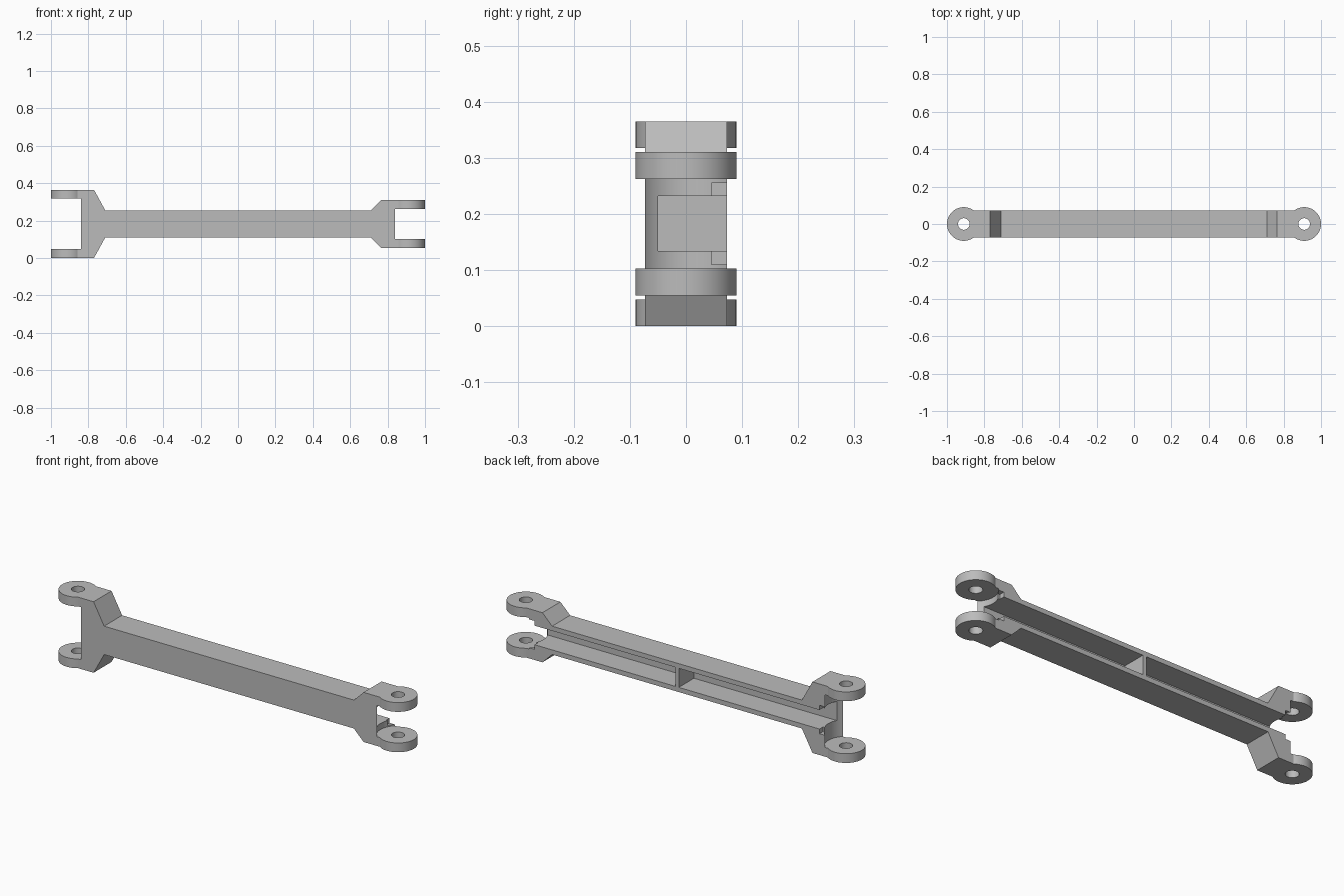
import bpy, bmesh, math
from mathutils import Matrix, Vector

cube = bpy.data.objects.get("Cube")
if cube:
    bpy.data.objects.remove(cube)

grey = bpy.data.materials.new("plain grey")
grey.use_nodes = True
grey.diffuse_color = (0.5, 0.5, 0.5, 1)
grey.node_tree.nodes["Principled BSDF"].inputs["Base Color"].default_value = (0.5, 0.5, 0.5, 1)

MID = 0.1825      # height of the centre line
HALF = 0.073      # half depth and half height of the beam
PIN_X = 0.91
LUG_R = 0.09
# side, outer half height, gap half height, shoulder x
ENDS = [(-1, 0.1825, 0.135, 0.77), (1, 0.1275, 0.08, 0.765)]
FLAT = math.sqrt(LUG_R ** 2 - HALF ** 2)   # where the lug circle meets the arm


def add_object(name, bm):
    bmesh.ops.recalc_face_normals(bm, faces=bm.faces)
    mesh = bpy.data.meshes.new(name)
    bm.to_mesh(mesh)
    bm.free()
    mesh.materials.append(grey)
    obj = bpy.data.objects.new(name, mesh)
    bpy.context.collection.objects.link(obj)
    return obj


def prism(name, points, direction):
    bm = bmesh.new()
    face = bm.faces.new([bm.verts.new(p) for p in points])
    out = bmesh.ops.extrude_face_region(bm, geom=[face])
    moved = [v for v in out["geom"] if isinstance(v, bmesh.types.BMVert)]
    bmesh.ops.translate(bm, verts=moved, vec=direction)
    return add_object(name, bm)


def box(name, lo, hi):
    lo, hi = Vector(lo), Vector(hi)
    bm = bmesh.new()
    bmesh.ops.create_cube(bm, size=1, matrix=Matrix.Translation((lo + hi) / 2)
                          @ Matrix.Diagonal((*(hi - lo), 1)))
    return add_object(name, bm)


def cylinder(name, x, z, radius, height):
    bm = bmesh.new()
    bmesh.ops.create_cone(bm, cap_ends=True, segments=64, radius1=radius, radius2=radius,
                          depth=height, matrix=Matrix.Translation((x, 0, z)))
    return add_object(name, bm)


def cut(obj, cutter):
    mod = obj.modifiers.new("cut", "BOOLEAN")
    mod.operation, mod.solver, mod.object = "DIFFERENCE", "EXACT", cutter
    select(obj)
    bpy.ops.object.modifier_apply(modifier=mod.name)
    bpy.data.objects.remove(cutter)


def select(obj):
    bpy.ops.object.select_all(action="DESELECT")
    obj.select_set(True)
    bpy.context.view_layer.objects.active = obj


# Beam with flared ends, from its upper and lower outline
upper = []
for side, outer, gap, shoulder in ENDS:
    run = [(side * (PIN_X - FLAT), outer), (side * shoulder, outer), (side * 0.71, HALF)]
    upper += run if side < 0 else run[::-1]
outline = upper + [(x, -h) for x, h in reversed(upper)]
beam = prism("beam", [(x, -HALF, MID + h) for x, h in outline], (0, 2 * HALF, 0))
parts = [beam]

for side, outer, gap, shoulder in ENDS:
    end = "right" if side < 0 else "left"
    # Round clearance between the fork arms
    cut(beam, cylinder("clearance", side * PIN_X, MID, 0.101, 2 * gap))
    # Channel open at the back, leaving a rib in the middle
    xs = sorted((side * 0.01, side * 0.95))
    cut(beam, box("channel", (xs[0], -0.05, MID - 0.049), (xs[1], 0.2, MID + 0.049)))
    # Shallow relief at the mouth of the channel
    xs = sorted((side * 0.81, side * 0.95))
    cut(beam, box("relief", (xs[0], 0.045, MID - HALF), (xs[1], 0.2, MID + HALF)))

    # Pair of drilled round lugs
    start = math.pi - math.atan2(HALF, FLAT)
    arc = [start * (1 - 2 * i / 48) for i in range(49)]
    for level, low in (("upper", MID + gap), ("lower", MID - outer)):
        points = [(side * (PIN_X + LUG_R * math.cos(a)), LUG_R * math.sin(a), low) for a in arc]
        lug = prism(f"{end}_{level}_lug", points, (0, 0, outer - gap))
        cut(lug, cylinder("pin_hole", side * PIN_X, low, 0.031, 0.3))
        parts.append(lug)

for part in parts:
    select(part)
    bpy.ops.object.shade_smooth_by_angle(angle=math.radians(30))
